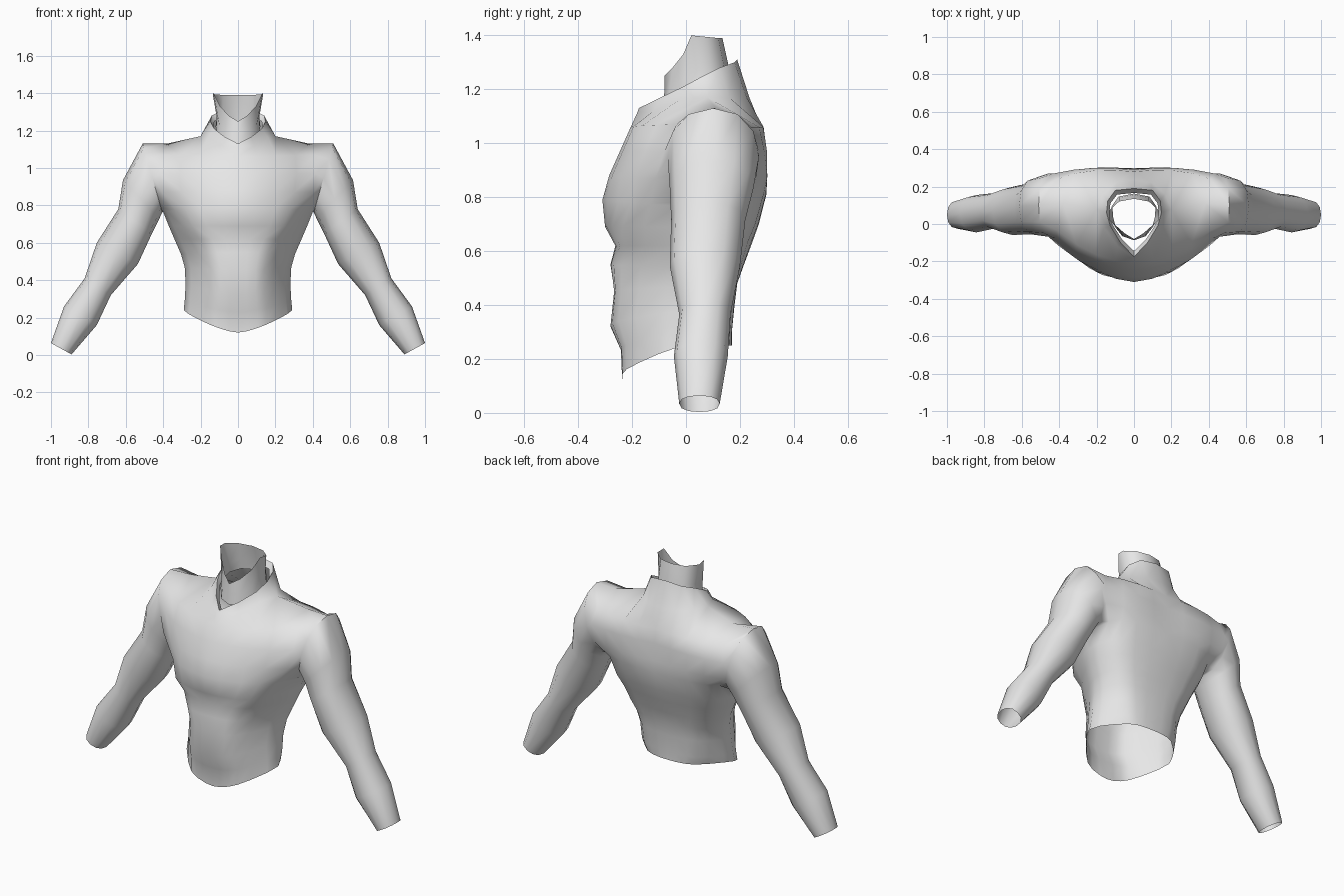
import bpy, bmesh, math
from mathutils import Vector

if "Cube" in bpy.data.objects:
    bpy.data.objects.remove(bpy.data.objects["Cube"])

grey = bpy.data.materials.new("light grey")
grey.diffuse_color = (0.8, 0.8, 0.8, 1)
grey.use_nodes = True
grey.node_tree.nodes["Principled BSDF"].inputs["Base Color"].default_value = grey.diffuse_color


def finish(bm, name):
    """Weld the half mesh, mirror it across x and shade it smooth."""
    bmesh.ops.remove_doubles(bm, verts=bm.verts, dist=0.0005)
    bmesh.ops.recalc_face_normals(bm, faces=bm.faces)
    me = bpy.data.meshes.new(name)
    bm.to_mesh(me)
    bm.free()
    ob = bpy.data.objects.new(name, me)
    bpy.context.collection.objects.link(ob)
    me.materials.append(grey)
    mod = ob.modifiers.new("mirror", 'MIRROR')
    mod.use_clip = True
    bpy.ops.object.select_all(action='DESELECT')
    ob.select_set(True)
    bpy.context.view_layer.objects.active = ob
    bpy.ops.object.modifier_apply(modifier=mod.name)
    bpy.ops.object.shade_smooth_by_angle(angle=math.radians(65))
    return ob


def loft(bm, rings, closed=False):
    """Quads between successive rings of equal point count."""
    rows = [[bm.verts.new(p) for p in r] for r in rings]
    for a, b in zip(rows, rows[1:]):
        n = len(a)
        for i in range(n if closed else n - 1):
            j = (i + 1) % n
            bm.faces.new((a[i], a[j], b[j], b[i]))


def spow(v, e):
    return math.copysign(abs(v) ** e, v)


def torso_ring(w, c, xa, ya, xb, yb, yf, yk, zf, zs, zk):
    """Half ring: front centre, front corner, side, back corner, back centre,
    joined by a smooth curve into 13 points."""
    za, zb = zf + (zs - zf) * .35, zk
    p = [Vector(v) for v in ((-xa, ya, za), (0, yf, zf), (xa, ya, za), (w, c, zs),
                             (xb, yb, zb), (0, yk, zk), (-xb, yb, zb))]
    pts = []
    for k in range(1, 5):
        a, b, d, e = p[k - 1:k + 3]
        for t in (0, 1 / 3, 2 / 3):
            ta, tb = (d - a) * .4, (e - b) * .4
            pts.append(b * (2*t**3 - 3*t**2 + 1) + ta * (t**3 - 2*t**2 + t)
                       + d * (3*t**2 - 2*t**3) + tb * (t**3 - t**2))
    return pts + [p[5]]


def panel_row(centre_y, centre_z, edge, power=2, bump=0):
    """Five points from the centre line out to the arm hole edge."""
    ex, ey, ez = edge
    return [Vector((ex * s, centre_y + (ey - centre_y) * s ** power
                    + bump * math.sin(math.pi * s),
                    centre_z + (ez - centre_z) * s)) for s in (0, .25, .5, .75, 1)]


def arm_ring(xo, zo, xi, zi, yf, yb):
    """Twelve points round the arm, matching the arm hole loop."""
    pts = []
    for i in range(12):
        a = math.radians((i - 2) * 30)
        k, s = spow(math.cos(a), 0.9), spow(math.sin(a), 0.9)
        pts.append(Vector(((xo + xi) / 2 + (xi - xo) / 2 * k,
                           (yf + yb) / 2 + (yb - yf) / 2 * s,
                           (zo + zi) / 2 + (zi - zo) / 2 * k)))
    return pts


# waist up to the armpit
bm = bmesh.new()
lower = [torso_ring(*r) for r in (
    (.29, -.04, .15, -.22, .15, .14, -.235, .17, .12, .24, .25),
    (.285, -.03, .15, -.222, .17, .145, -.24, .17, .23, .29, .30),
    (.28, -.02, .14, -.25, .18, .15, -.28, .18, .32, .38, .40),
    (.285, 0, .14, -.24, .20, .165, -.265, .19, .45, .47, .48),
    (.305, .02, .16, -.24, .23, .185, -.28, .215, .55, .54, .55),
    (.34, .03, .20, -.215, .26, .205, -.262, .245, .62, .62, .63),
    (.37, .05, .24, -.235, .285, .235, -.30, .27, .69, .69, .70),
    (.40, .05, .28, -.205, .31, .265, -.31, .298, .79, .765, .81))]
loft(bm, lower)

# chest and upper back panels, ending at the neckline and shoulder line
neck_side, shoulder = Vector((.20, .08, 1.17)), Vector((.38, .11, 1.13))
front = [lower[-1][:5],
         panel_row(-.285, .88, (.405, -.115, .87)),
         panel_row(-.245, .97, (.415, -.08, .97)),
         panel_row(-.205, 1.06, (.41, -.035, 1.07)),
         [Vector((0, -.18, 1.115)), Vector((.085, -.12, 1.12)),
          Vector((.16, -.02, 1.165)), neck_side, shoulder]]
back = [lower[-1][:7:-1],
        panel_row(.295, .88, (.42, .26, .87), 3, .01),
        panel_row(.29, .98, (.43, .27, .97), 3, .012),
        panel_row(.28, 1.06, (.41, .24, 1.06), 3, .012),
        [Vector((0, .235, 1.17)), Vector((.09, .225, 1.17)),
         Vector((.165, .16, 1.17)), neck_side, shoulder]]
loft(bm, front)
loft(bm, back)

# arms, grown out of the arm hole
hole = (lower[-1][4:9] + [back[i][4] for i in (1, 2, 3)] + [shoulder]
        + [front[i][4] for i in (3, 2, 1)])
arm = [arm_ring(*r) for r in (
    (.51, 1.13, .405, .763, -.068, .27),
    (.615, .935, .42, .73, -.06, .25),
    (.64, .78, .46, .65, -.055, .22),
    (.755, .60, .535, .487, -.06, .20),
    (.82, .41, .68, .32, -.025, .165),
    (.93, .26, .755, .16, -.045, .155),
    (1.0, .064, .89, .003, -.025, .125))]
loft(bm, [hole] + arm, closed=True)

# standing V collar with an inner lining that meets the neck at the front
neck_top = [(0, -.08, 1.25), (.05, -.05, 1.28), (.095, -.01, 1.33), (.13, .02, 1.40),
            (.135, .07, 1.395), (.08, .12, 1.39), (0, .135, 1.39)]
neck_mid = [(0, -.08, 1.19), (.06, -.06, 1.20), (.10, -.01, 1.23), (.112, .04, 1.27),
            (.115, .09, 1.28), (.08, .14, 1.29), (0, .155, 1.30)]
neck_low = [(x * 1.04, .03 + (y - .03) * 1.06, z - .06) for x, y, z in neck_mid]
base = front[-1][:4] + back[-1][2::-1]
rim = [Vector(p) for p in (
    (0, -.175, 1.13), (.072, -.10, 1.167), (.127, -.01, 1.21), (.147, .06, 1.248),
    (.14, .125, 1.28), (.10, .18, 1.30), (0, .19, 1.31))]
lining = [Vector((p.x * .9, .03 + (p.y - .03) * .85, p.z - .03)) for p in rim]
loft(bm, [base, rim, lining])
finish(bm, "jacket_body")

# neck with a rim that dips at the front
bm = bmesh.new()
loft(bm, [neck_low, neck_mid, neck_top])
finish(bm, "neck")
